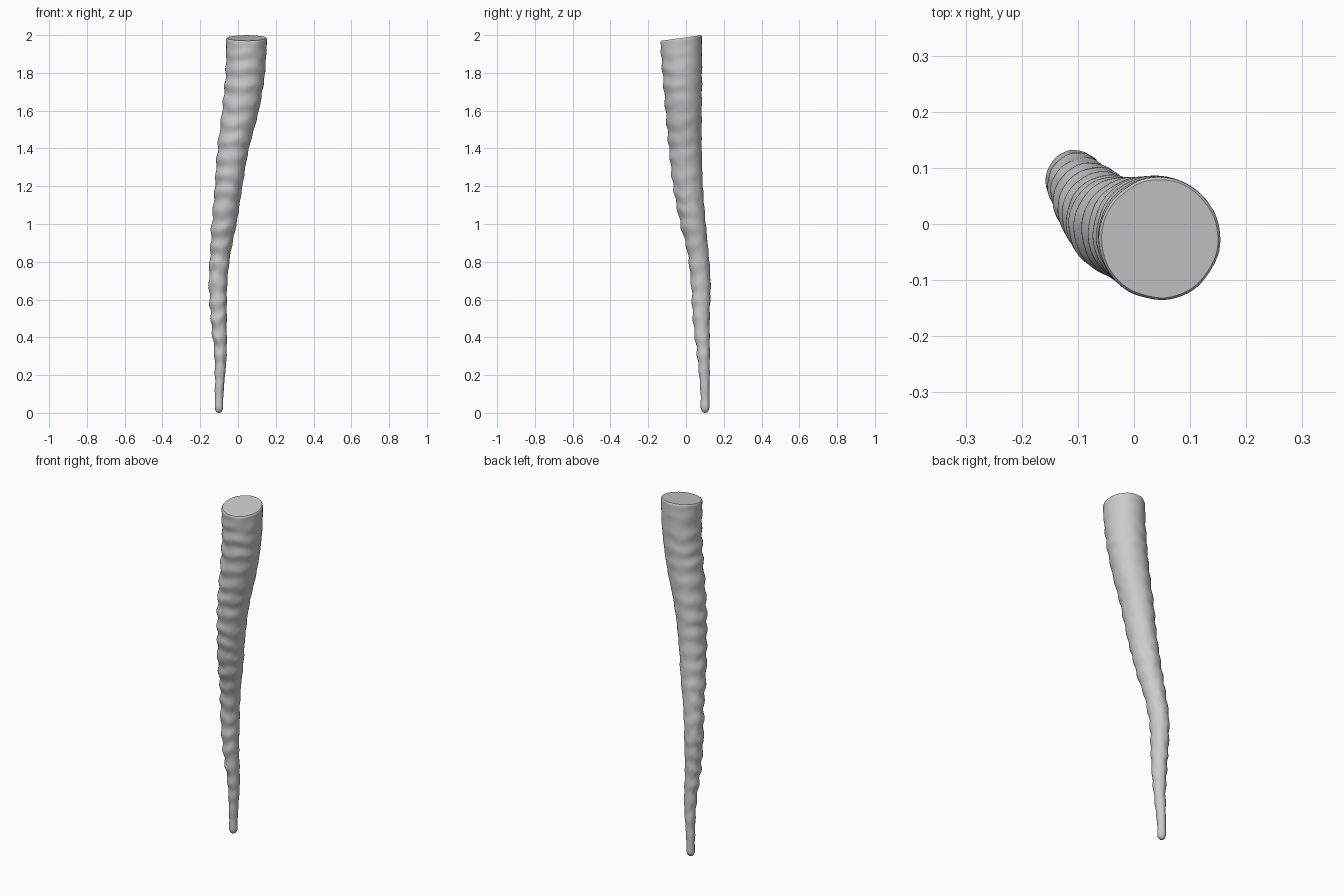
import bpy, bmesh, math
from mathutils import Vector, noise

if "Cube" in bpy.data.objects:
    bpy.data.objects.remove(bpy.data.objects["Cube"])

# Silhouette stations: z, x min, x max, y min, y max
STATIONS = [
    (0.00, -0.123, -0.079, 0.078, 0.123),
    (0.10, -0.122, -0.077, 0.077, 0.124),
    (0.30, -0.124, -0.061, 0.060, 0.126),
    (0.50, -0.144, -0.060, 0.037, 0.125),
    (0.70, -0.154, -0.056, 0.026, 0.130),
    (0.86, -0.146, -0.037, 0.006, 0.118),
    (1.00, -0.139, -0.008, -0.030, 0.105),
    (1.20, -0.122, 0.023, -0.068, 0.089),
    (1.40, -0.108, 0.058, -0.090, 0.083),
    (1.60, -0.084, 0.110, -0.108, 0.083),
    (1.80, -0.066, 0.142, -0.123, 0.085),
    (2.00, -0.062, 0.154, -0.136, 0.083),
]
SIDES, RINGS = 64, 260
TILT = 0.14                      # slope of the cut top, rising to the back


def sample(z):
    """Smooth interpolation of the stations at height z."""
    n = len(STATIONS)
    i = max(k for k in range(n - 1) if STATIONS[k][0] <= z)
    a, b = STATIONS[i], STATIONS[i + 1]
    p, q = STATIONS[max(i - 1, 0)], STATIONS[min(i + 2, n - 1)]
    h = b[0] - a[0]
    t = (z - a[0]) / h
    out = []
    for c in range(1, 5):
        ma = (b[c] - p[c]) / (b[0] - p[0]) * h
        mb = (q[c] - a[c]) / (q[0] - a[0]) * h
        out.append((2*t**3 - 3*t**2 + 1) * a[c] + (t**3 - 2*t**2 + t) * ma
                   + (3*t**2 - 2*t**3) * b[c] + (t**3 - t**2) * mb)
    return out


def ring(bm, z, scale=1.0, tilt=0.0):
    x0, x1, y0, y1 = sample(z)
    cx, cy, rx, ry = (x0 + x1) / 2, (y0 + y1) / 2, (x1 - x0) / 2, (y1 - y0) / 2
    verts = []
    for k in range(SIDES):
        a = 2 * math.pi * k / SIDES
        dx, dy = math.cos(a), math.sin(a)
        # Growth ridges, fading on the back right side and towards the ends
        side = 0.5 - 0.5 * (dx + dy) / math.sqrt(2)
        wobble = noise.noise(Vector((dx * 0.8, dy * 0.8, z * 4)))
        wave = math.sin(2 * math.pi * z / 0.095 + 2.0 * wobble)
        fade = min(1, z / 0.4) * min(1, (2 - z) / 0.2)
        fine = noise.noise(Vector((dx * 2, dy * 2, z * 22)))
        d = (0.0038 * wave * (0.2 + 0.8 * side) * fade
             + 0.0022 * fine * min(1, z / 0.3))
        x, y = cx + (rx + d) * scale * dx, cy + (ry + d) * scale * dy
        verts.append(bm.verts.new((x, y, z + tilt * TILT * (y - 0.083))))
    return verts


bm = bmesh.new()
rings = []
# Rounded tip
for i in range(1, 9):
    a = math.pi / 2 * i / 8
    rings.append(ring(bm, 0.03 * (1 - math.cos(a)), math.sin(a)))
# Shaft, leaning gradually into the tilted cut
for i in range(1, RINGS):
    z = 0.03 + (1.992 - 0.03) * i / (RINGS - 1)
    rings.append(ring(bm, z, 1, max(0, (z - 1.6) / 0.4)))
# Softened rim and flat cut face
for z, s in ((1.997, 0.985), (2.0, 0.96), (2.0, 0.6), (2.0, 0.25)):
    rings.append(ring(bm, z, s, 1))
for lo, hi in zip(rings, rings[1:]):
    for k in range(SIDES):
        j = (k + 1) % SIDES
        bm.faces.new((lo[k], lo[j], hi[j], hi[k]))
bm.faces.new(rings[-1])
bm.faces.new(rings[0][::-1])
bmesh.ops.recalc_face_normals(bm, faces=bm.faces)

mesh = bpy.data.meshes.new("horn")
bm.to_mesh(mesh)
bm.free()
horn = bpy.data.objects.new("horn", mesh)
bpy.context.collection.objects.link(horn)
bpy.context.view_layer.objects.active = horn
horn.select_set(True)
bpy.ops.object.shade_smooth_by_angle(angle=math.radians(40))
